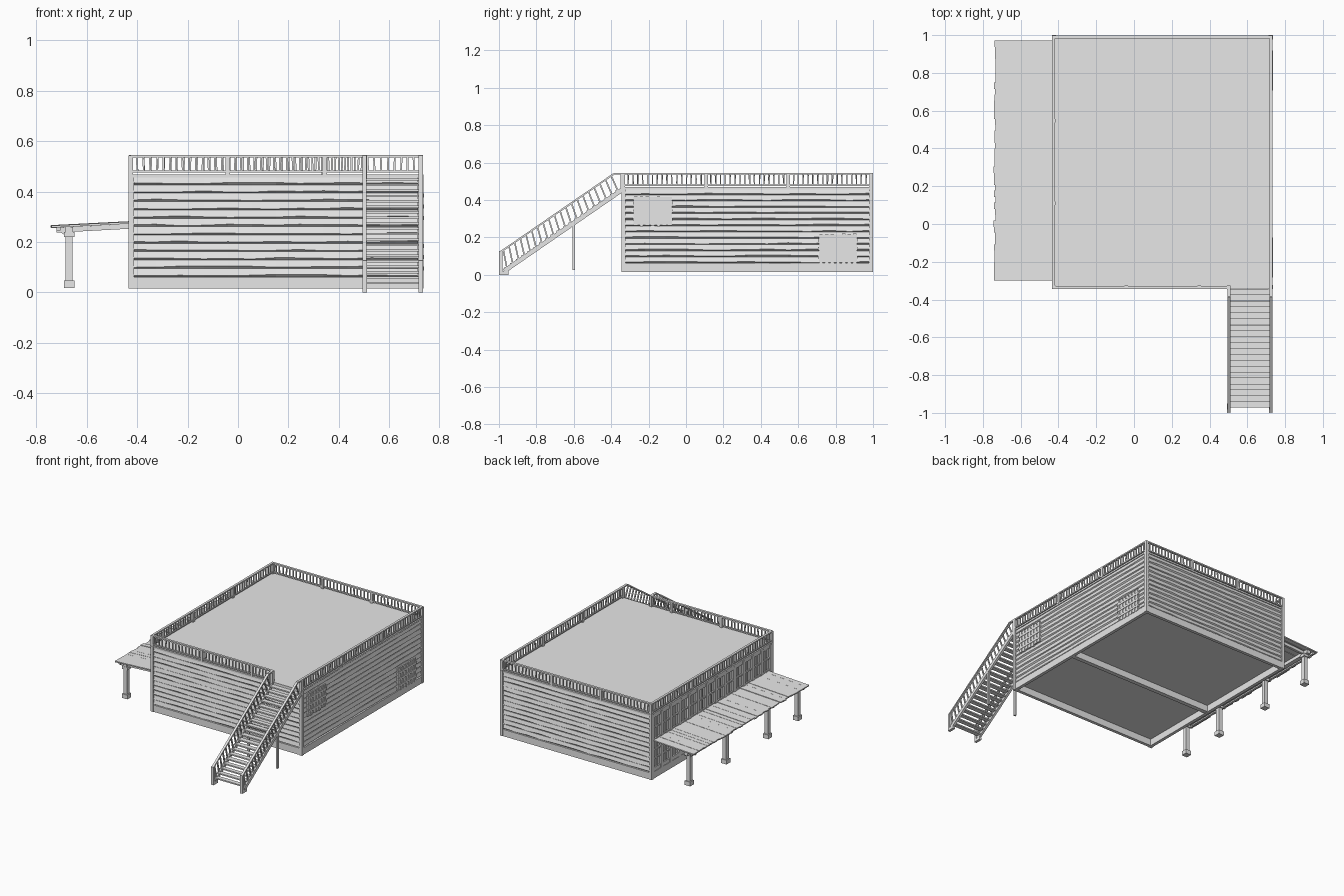
import bpy, bmesh, random
from mathutils import Vector, Matrix

random.seed(4)
if "Cube" in bpy.data.objects:
    bpy.data.objects.remove(bpy.data.objects["Cube"])

mat = bpy.data.materials.new("weathered_grey")
mat.use_nodes = True
GREY = (0.8, 0.8, 0.8, 1)
mat.diffuse_color = GREY
mat.node_tree.nodes["Principled BSDF"].inputs["Base Color"].default_value = GREY

# Building limits
X0, X1, Y0, Y1 = -0.435, 0.735, -0.345, 1.0
BASE, SKIRT, DECK, RAIL = 0.015, 0.062, 0.468, 0.54
IN = 0.015


def jit(a):
    return random.uniform(-a, a)


def box(bm, lo, hi):
    lo, hi = Vector(lo), Vector(hi)
    m = Matrix.Translation((lo + hi) / 2) @ Matrix.Diagonal((*(hi - lo), 1))
    bmesh.ops.create_cube(bm, size=1, matrix=m)


def beam(bm, p, q, w, h):
    """Rectangular bar from p to q, w wide sideways and h deep."""
    p, q = Vector(p), Vector(q)
    d = q - p
    z = d.normalized()
    side = z.cross(Vector((0, 0, 1)))
    side = side.normalized() if side.length > 0.2 else Vector((1, 0, 0))
    up = side.cross(z)
    rot = Matrix((side, up, z)).transposed().to_4x4()
    m = Matrix.Translation((p + q) / 2) @ rot @ Matrix.Diagonal((w, h, d.length, 1))
    bmesh.ops.create_cube(bm, size=1, matrix=m)


def finish(bm, name):
    bmesh.ops.recalc_face_normals(bm, faces=bm.faces)
    me = bpy.data.meshes.new(name)
    bm.to_mesh(me)
    bm.free()
    me.materials.append(mat)
    ob = bpy.data.objects.new(name, me)
    bpy.context.collection.objects.link(ob)
    return ob


def clapboard(bm, a, b, out, z, h):
    """Wavy board between a and b with an undercut lower edge."""
    a, b, out = Vector(a), Vector(b), Vector(out)
    rings, n = [], 12
    for i in range(n + 1):
        p = a.lerp(b, i / n)
        prof = [(0, 0), (0.010, 0.007 + jit(0.003)), (0.004, h), (0, h)]
        rings.append([bm.verts.new(p + out * o + Vector((0, 0, z + dz))) for o, dz in prof])
    for r, s in zip(rings, rings[1:]):
        for k in range(4):
            bm.faces.new((r[k], r[(k + 1) % 4], s[(k + 1) % 4], s[k]))
    bm.faces.new(rings[0])
    bm.faces.new(rings[-1])


# Wall core with a recessed floor, and the roof deck
bm = bmesh.new()
box(bm, (X0 + IN, Y0 + IN, SKIRT), (X1 - IN, Y1 - IN, DECK - 0.005))
finish(bm, "wall_core")
bm = bmesh.new()
box(bm, (X0 + 0.004, Y0 + 0.004, DECK - 0.012), (X1 - 0.004, Y1 - 0.004, DECK))
finish(bm, "roof_deck")

# Sill boards around the foot and the joist under the floor
bm = bmesh.new()
T = 0.022
for lo, hi in (((X0, Y0), (X1, Y0 + T)), ((X0, Y1 - T), (X1, Y1)),
               ((X0, Y0 + T), (X0 + T, Y1 - T)), ((X1 - T, Y0 + T), (X1, Y1 - T))):
    box(bm, (*[v + 0.003 if v < 0 else v - 0.003 for v in lo], BASE),
        (*[v + 0.003 if v < 0 else v - 0.003 for v in hi], SKIRT))
finish(bm, "sill_boards")
bm = bmesh.new()
box(bm, (X0 + T, 0.22, BASE + 0.002), (X1 - T, 0.25, SKIRT))
finish(bm, "floor_joist")

# Corner posts
bm = bmesh.new()
for x in (X0, X1 - T):
    for y in (Y0, Y1 - T):
        box(bm, (x, y, BASE), (x + T, y + T, DECK))
finish(bm, "corner_posts")

# Clapboard siding on three walls
ROWS = 12
PITCH = (DECK - 0.008 - SKIRT) / ROWS
xa, xb, ya, yb = X0 + IN, X1 - IN, Y0 + IN, Y1 - IN
for name, a, b, out in (("front_siding", (xa, ya, 0), (xb, ya, 0), (0, -1, 0)),
                        ("back_siding", (xa, yb, 0), (xb, yb, 0), (0, 1, 0)),
                        ("right_siding", (xb, ya, 0), (xb, yb, 0), (1, 0, 0))):
    bm = bmesh.new()
    for i in range(ROWS):
        clapboard(bm, a, b, out, SKIRT + i * PITCH, PITCH)
    finish(bm, name)

# Shuttered windows on the side wall
bm = bmesh.new()
for y, z in ((-0.28, 0.265), (0.71, 0.065)):
    w, h = 0.205, 0.15
    box(bm, (xb, y, z), (xb + 0.011, y + w, z + h))
    for i in range(7):
        c = y + 0.012 + i * (w - 0.024) / 6
        box(bm, (xb, c - 0.009, z - 0.004 + jit(0.004)), (xb + 0.015, c + 0.009, z + h + jit(0.006)))
    for zz in (0.03, 0.075, 0.12):
        box(bm, (xb, y - 0.003, z + zz - 0.008), (xb + 0.017, y + w + 0.003, z + zz + 0.008))
finish(bm, "side_windows")

# Shopfront wall: stiles, rails and thin glazing bars
bm = bmesh.new()
BAYS = 13
bay = (Y1 - Y0 - 2 * T) / BAYS
for i in range(BAYS + 1):
    y = Y0 + T + i * bay
    box(bm, (X0 + 0.003, y - 0.014, SKIRT), (xa, y + 0.014, DECK - 0.012))
    if i < BAYS:
        box(bm, (X0 + 0.009, y + bay / 2 - 0.004, SKIRT), (xa, y + bay / 2 + 0.004, DECK - 0.012))
for z, t in ((0.075, 0.013), (0.15, 0.005), (0.21, 0.005), (0.275, 0.014), (0.365, 0.005), (0.447, 0.012)):
    box(bm, (X0 + 0.006, Y0 + T, z - t), (xa, Y1 - T, z + t))
finish(bm, "shopfront_frame")


# Roof railing
def railing(name, a, b, posts):
    bm = bmesh.new()
    a, b = Vector(a), Vector(b)
    d = b - a
    beam(bm, a + Vector((0, 0, RAIL)), b + Vector((0, 0, RAIL)), 0.016, 0.009)
    beam(bm, a + Vector((0, 0, 0.479)), b + Vector((0, 0, 0.479)), 0.011, 0.008)
    n = round(d.length / 0.026)
    for i in range(1, n):
        p = a + d * (i / n)
        lean = d.normalized() * jit(0.003)
        beam(bm, p + Vector((0, 0, 0.478)), p + lean + Vector((0, 0, RAIL)), 0.007, 0.007)
    for t in posts:
        p = a + d * t
        box(bm, p + Vector((-0.009, -0.009, DECK - 0.002)), p + Vector((0.009, 0.009, RAIL + 0.003)))
    finish(bm, name)


e = 0.01
STAIR_L, STAIR_R = 0.502, X1 - e
thirds = (0, 0.335, 0.665, 1)
railing("front_railing", (X0 + e, Y0 + e, 0), (STAIR_L, Y0 + e, 0), (0, 0.415, 0.83, 1))
railing("back_railing", (X0 + e, Y1 - e, 0), (X1 - e, Y1 - e, 0), thirds)
railing("left_railing", (X0 + e, Y0 + e, 0), (X0 + e, Y1 - e, 0), thirds)
railing("right_railing", (X1 - e, Y0 + e, 0), (X1 - e, Y1 - e, 0), thirds)

# Outside stair: open treads
FOOT, TOP = Vector((0, -0.972, 0.02)), Vector((0, -0.345, 0.452))
STEPS = 20
bm = bmesh.new()
for i in range(STEPS):
    p = FOOT.lerp(TOP, (i + 0.5) / STEPS)
    box(bm, (STAIR_L, p.y - 0.016 + jit(0.002), p.z + 0.002), (STAIR_R, p.y + 0.016 + jit(0.002), p.z + 0.011))
finish(bm, "stair_treads")

# Stair sides: stringer, handrail, balusters, newel and support post
for name, x in (("left_stair_side", STAIR_L), ("right_stair_side", STAIR_R)):
    bm = bmesh.new()
    at = Vector((x, 0, 0))
    beam(bm, at + FOOT, at + TOP, 0.016, 0.024)
    hand_a, hand_b = Vector((x, -0.992, 0.122)), Vector((x, -0.385, RAIL))
    beam(bm, hand_a, hand_b, 0.016, 0.009)
    beam(bm, hand_b, (x, Y0 + e, RAIL), 0.016, 0.009)
    for i in range(STEPS):
        t = (i + 0.5) / STEPS
        foot = at + FOOT.lerp(TOP, t)
        beam(bm, foot, hand_a.lerp(hand_b, t), 0.008, 0.008)
    box(bm, (x - 0.009, -1.0, 0), (x + 0.009, -0.982, 0.126))
    box(bm, (x - 0.009, -0.99, 0), (x + 0.009, -0.95, 0.02))
    box(bm, (x - 0.009, Y0 - 0.004, 0.44), (x + 0.009, Y0 + 0.016, RAIL + 0.004))
    box(bm, (x - 0.007, -0.608, 0.025), (x + 0.007, -0.594, 0.27))
    finish(bm, name)

# Porch roof of uneven planks
bm = bmesh.new()
PLANKS = 40
w = 1.27 / PLANKS
for i in range(PLANKS):
    y = -0.3 + (i + 0.5) * w
    dz = jit(0.002)
    beam(bm, (-0.738 + jit(0.005), y, 0.261 + dz), (X0 + 0.01, y, 0.277 + dz), w * 1.02, 0.008)
finish(bm, "porch_roof")

# Porch beams, rafters and posts
POSTS = (-0.27, 0.06, 0.52, 0.92)
bm = bmesh.new()
box(bm, (-0.72, -0.29, 0.245), (-0.705, 0.96, 0.259))
box(bm, (-0.685, -0.29, 0.236), (-0.655, 0.96, 0.259))
for y in POSTS:
    beam(bm, (-0.72, y, 0.247), (X0 + 0.01, y, 0.263), 0.018, 0.02)
finish(bm, "porch_beams")
bm = bmesh.new()
for y in POSTS:
    for r, z0, z1 in ((0.021, 0.018, 0.047), (0.014, 0.045, 0.225), (0.021, 0.22, 0.24)):
        box(bm, (-0.67 - r, y - r, z0), (-0.67 + r, y + r, z1))
    beam(bm, (-0.67, y, 0.222), (-0.71, y, 0.25), 0.018, 0.012)
finish(bm, "porch_posts")
